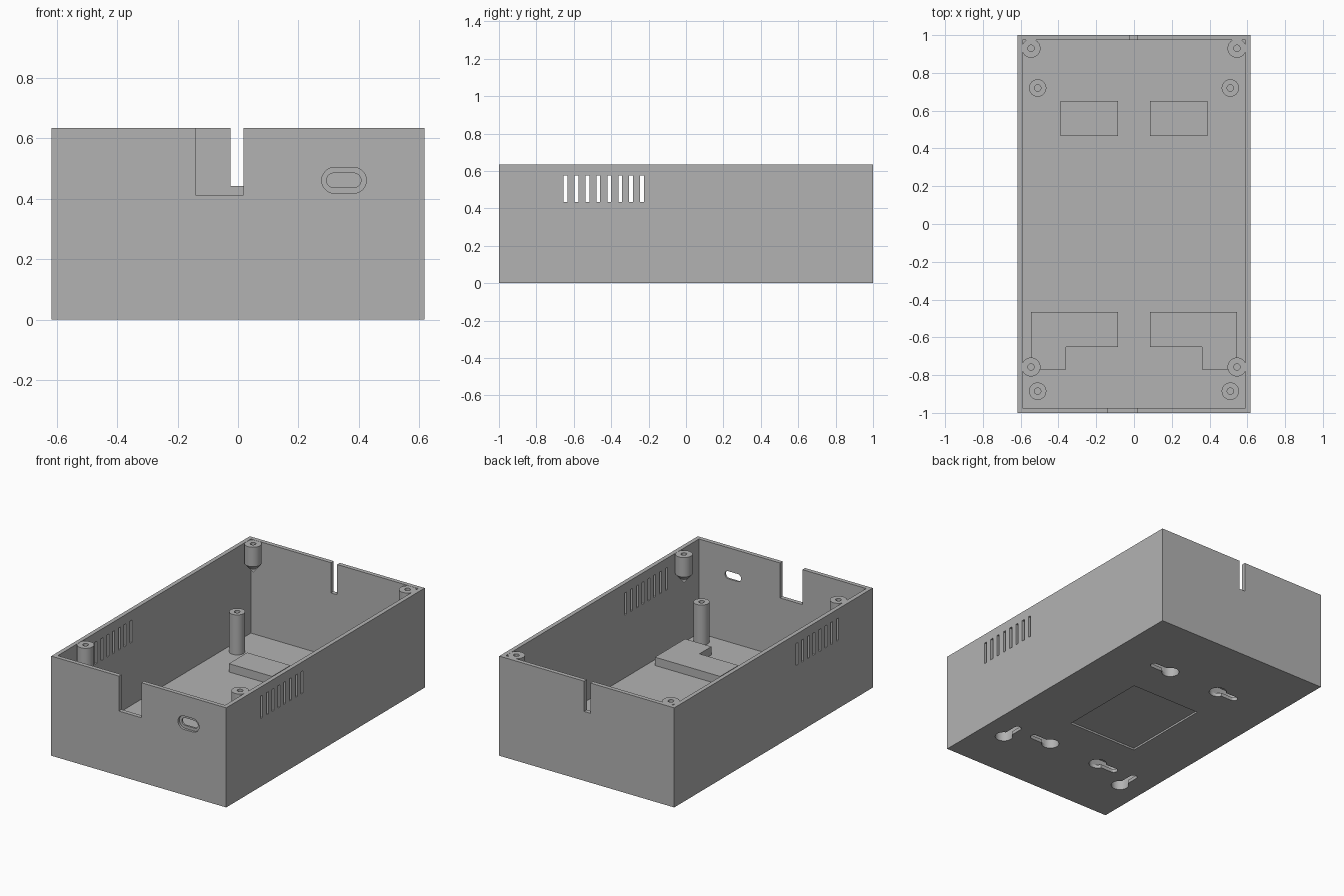
import bpy
import bmesh
from math import cos, sin, pi, radians

if "Cube" in bpy.data.objects:
    bpy.data.objects.remove(bpy.data.objects["Cube"], do_unlink=True)

HX, HY, H = 0.617, 1.0, 0.635      # half width, half length, height
WALL, FLOOR = 0.027, 0.035

grey = bpy.data.materials.new("plain grey")
grey.use_nodes = True
COLOR = (0.45, 0.45, 0.45, 1)
grey.diffuse_color = COLOR
grey.node_tree.nodes["Principled BSDF"].inputs["Base Color"].default_value = COLOR


def make(name, bm):
    bmesh.ops.recalc_face_normals(bm, faces=bm.faces[:])
    mesh = bpy.data.meshes.new(name)
    bm.to_mesh(mesh)
    bm.free()
    mesh.materials.append(grey)
    obj = bpy.data.objects.new(name, mesh)
    bpy.context.collection.objects.link(obj)
    return obj


def prism(name, outline, lo, hi, axis="z"):
    """Extrude a 2D outline from lo to hi along an axis."""
    place = {"x": lambda u, v: (lo, u, v),
             "y": lambda u, v: (u, lo, v),
             "z": lambda u, v: (u, v, lo)}[axis]
    bm = bmesh.new()
    face = bm.faces.new([bm.verts.new(place(u, v)) for u, v in outline])
    new = bmesh.ops.extrude_face_region(bm, geom=[face])["geom"]
    step = [hi - lo if a == axis else 0 for a in "xyz"]
    bmesh.ops.translate(bm, vec=step,
                        verts=[g for g in new if isinstance(g, bmesh.types.BMVert)])
    return make(name, bm)


def rect(u0, u1, v0, v1):
    return [(u0, v0), (u1, v0), (u1, v1), (u0, v1)]


def stadium(a, b, r, n=12):
    """Rounded slot outline around the segment a-b, parallel to u or v."""
    (a, b) = sorted((a, b))
    start = pi / 2 if a[1] == b[1] else pi
    pts = []
    for (cu, cv), t0 in ((a, start), (b, start + pi)):
        for i in range(n + 1):
            t = t0 + pi * i / n
            pts.append((cu + r * cos(t), cv + r * sin(t)))
    return pts


def disc(c, r, n=32):
    return [(c[0] + r * cos(2 * pi * i / n), c[1] + r * sin(2 * pi * i / n))
            for i in range(n)]


def lathe(name, profile, x, y):
    bm = bmesh.new()
    verts = [bm.verts.new((r, 0, z)) for r, z in profile]
    edges = [bm.edges.new(pair) for pair in zip(verts, verts[1:])]
    bmesh.ops.spin(bm, geom=verts + edges, cent=(0, 0, 0), axis=(0, 0, 1),
                   angle=2 * pi, steps=32)
    bmesh.ops.remove_doubles(bm, verts=bm.verts[:], dist=0.0001)
    bmesh.ops.translate(bm, vec=(x, y, 0), verts=bm.verts[:])
    return make(name, bm)


def cut(cutter, *targets):
    cutter.hide_render = True
    for target in targets:
        bpy.context.view_layer.objects.active = target
        mod = target.modifiers.new("cut", "BOOLEAN")
        mod.operation, mod.solver, mod.object = "DIFFERENCE", "EXACT", cutter
        bpy.ops.object.modifier_apply(modifier=mod.name)
    bpy.data.objects.remove(cutter, do_unlink=True)


# Open case
case = prism("case_shell", rect(-HX, HX, -HY, HY), 0, H)
cut(prism("cavity", rect(-HX + WALL, HX - WALL, -HY + WALL, HY - WALL), FLOOR, 1), case)

# Cable notch in the front, narrow slot in the back
cut(prism("front_notch", rect(-0.14, 0.018, 0.412, 1), -1.1, -0.9, "y"), case)
cut(prism("back_slot", rect(-0.025, 0.018, 0.442, 1), 0.9, 1.1, "y"), case)

# Recessed socket opening in the front
ends = (0.32, 0.461), (0.382, 0.461)
cut(prism("socket_recess", stadium(*ends, 0.043), -1.1, -0.985, "y"), case)
cut(prism("socket_hole", stadium((0.317, 0.461), (0.383, 0.461), 0.024),
          -1.1, -0.9, "y"), case)

# Vent slots through both side walls
for i in range(8):
    y = -0.644 + i * 0.0584
    cut(prism("vent", rect(y - 0.01, y + 0.01, 0.435, 0.576), -1, 1, "x"), case)

# Shallow label recess underneath
cut(prism("label_recess", rect(-0.246, 0.246, -0.294, 0.294), -0.1, 0.012), case)

# Keyhole hangers with their raised housings
parts = [case]
for s, side in ((1, "left"), (-1, "right")):
    back = prism("back_hanger_block_" + side,
                 rect(s * 0.085, s * 0.39, 0.465, 0.65), FLOOR, 0.088)
    corner = [(0.085, -0.465), (0.545, -0.465), (0.545, -0.77),
              (0.36, -0.77), (0.36, -0.65), (0.085, -0.65)]
    front = prism("front_hanger_block_" + side,
                  [(s * u, v) for u, v in corner], FLOOR, 0.088)
    parts += [back, front]
    for block, wide, narrow in (
            (back, (s * 0.185, 0.558), (s * 0.31, 0.558)),
            (front, (s * 0.185, -0.558), (s * 0.31, -0.558)),
            (front, (s * 0.452, -0.67), (s * 0.452, -0.545))):
        cut(prism("key_entry", disc(wide, 0.052), -0.1, 0.03), case)
        cut(prism("key_slot", stadium(wide, narrow, 0.023), -0.1, 0.03), case)
        cut(prism("key_pocket", stadium(wide, narrow, 0.053), 0.022, 0.072),
            case, block)

    # Board standoffs and lid screw posts
    for y, end in ((0.72, "back"), (-0.885, "front")):
        parts.append(lathe(f"board_standoff_{end}_{side}",
                           [(0.046, FLOOR - 0.01), (0.046, 0.29), (0.017, 0.29),
                            (0.017, 0.1), (0, 0.1)], s * 0.51, y))
    for y, end in ((0.93, "back"), (-0.757, "front")):
        parts.append(lathe(f"lid_post_{end}_{side}",
                           [(0, 0.45), (0.05, 0.51), (0.05, H - 0.001),
                            (0.017, H - 0.001), (0.017, 0.52), (0, 0.52)],
                           s * 0.545, y))

# Smooth the round walls, keep the corners crisp
bpy.ops.object.select_all(action="DESELECT")
for part in parts:
    part.select_set(True)
bpy.context.view_layer.objects.active = case
bpy.ops.object.shade_smooth_by_angle(angle=radians(30))
